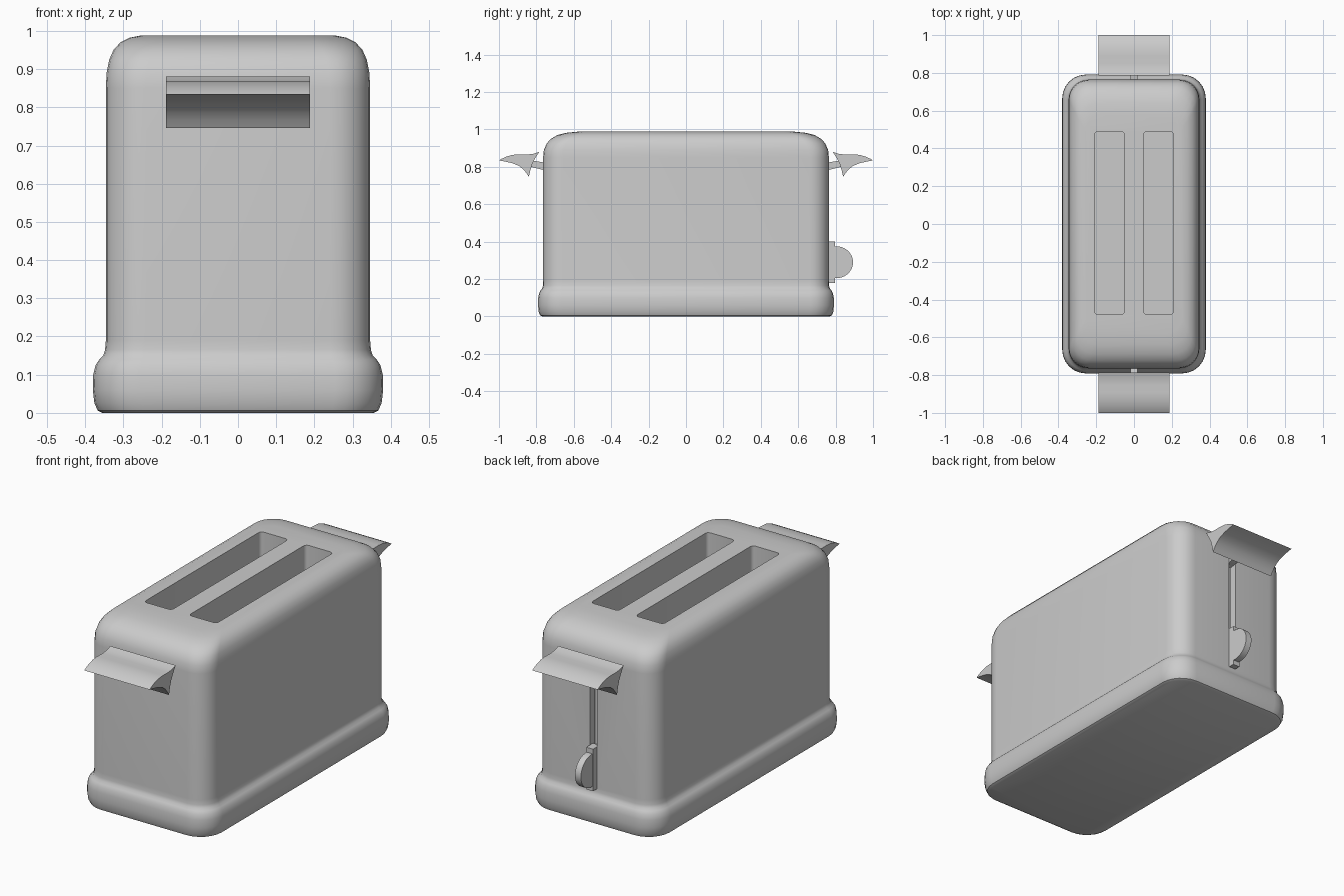
import bpy, bmesh
from math import cos, sin, pi, radians

if "Cube" in bpy.data.objects:
    bpy.data.objects.remove(bpy.data.objects["Cube"])


def make_object(name, bm):
    bmesh.ops.recalc_face_normals(bm, faces=bm.faces)
    mesh = bpy.data.meshes.new(name)
    bm.to_mesh(mesh)
    bm.free()
    obj = bpy.data.objects.new(name, mesh)
    bpy.context.collection.objects.link(obj)
    return obj


def activate(obj):
    bpy.ops.object.select_all(action='DESELECT')
    obj.select_set(True)
    bpy.context.view_layer.objects.active = obj


def smooth(obj, angle=35):
    activate(obj)
    bpy.ops.object.shade_smooth_by_angle(angle=radians(angle))


def rounded_loft(name, rings, x=0, y=0, segs=6):
    """Stack rounded rectangles (z, half x, half y, corner radius)."""
    bm = bmesh.new()
    loops = []
    for z, hx, hy, r in rings:
        loop = []
        for i, (sx, sy) in enumerate([(1, 1), (-1, 1), (-1, -1), (1, -1)]):
            for k in range(segs + 1):
                a = (i + k / segs) * pi / 2
                loop.append(bm.verts.new((x + sx * (hx - r) + r * cos(a),
                                          y + sy * (hy - r) + r * sin(a), z)))
        loops.append(loop)
    n = len(loops[0])
    for lo, hi in zip(loops, loops[1:]):
        for i in range(n):
            j = (i + 1) % n
            bm.faces.new((lo[i], lo[j], hi[j], hi[i]))
    bm.faces.new(loops[0])
    bm.faces.new(loops[-1])
    return make_object(name, bm)


def extrude_profile(name, profile, half_width, side=1):
    """Extrude a (y, z) outline across x; side=-1 mirrors it to the front."""
    bm = bmesh.new()
    ends = [[bm.verts.new((x, side * y, z)) for y, z in profile]
            for x in (-half_width, half_width)]
    n = len(profile)
    for i in range(n):
        j = (i + 1) % n
        bm.faces.new((ends[0][i], ends[0][j], ends[1][j], ends[1][i]))
    for end in ends:
        bm.faces.new(end)
    return make_object(name, bm)


def cut(obj, cutter):
    mod = obj.modifiers.new("cut", 'BOOLEAN')
    mod.operation = 'DIFFERENCE'
    mod.solver = 'EXACT'
    mod.object = cutter
    activate(obj)
    bpy.ops.object.modifier_apply(modifier=mod.name)
    bpy.data.objects.remove(cutter)


# Housing with flared base and domed top
body = rounded_loft("body", [
    (0.000, 0.355, 0.768, 0.11), (0.006, 0.367, 0.780, 0.12),
    (0.025, 0.376, 0.788, 0.125), (0.060, 0.380, 0.791, 0.125),
    (0.100, 0.379, 0.790, 0.125), (0.125, 0.373, 0.785, 0.12),
    (0.140, 0.363, 0.777, 0.115), (0.150, 0.353, 0.769, 0.11),
    (0.165, 0.348, 0.765, 0.105), (0.190, 0.346, 0.764, 0.105),
    (0.850, 0.346, 0.764, 0.105), (0.890, 0.344, 0.760, 0.105),
    (0.925, 0.337, 0.745, 0.105), (0.950, 0.326, 0.722, 0.105),
    (0.970, 0.308, 0.688, 0.105), (0.982, 0.284, 0.640, 0.10),
    (0.988, 0.255, 0.580, 0.09)])

# Bread slots and lever groove
for x in (-0.13, 0.13):
    cut(body, rounded_loft("slot_cutter", [
        (0.22, 0.08, 0.483, 0.018), (1.1, 0.08, 0.483, 0.018)], x=x, y=0.005, segs=3))
cut(body, rounded_loft("groove_cutter", [
    (0.18, 0.02, 0.05, 0.001), (0.83, 0.02, 0.05, 0.001)], y=0.775, segs=1))
smooth(body)

# Winged handles and their stems at both ends
handle_profile = [
    (0.785, 0.880), (0.815, 0.870), (0.850, 0.866), (0.890, 0.867),
    (0.930, 0.864), (0.965, 0.853), (0.988, 0.842), (1.000, 0.834),
    (0.970, 0.829), (0.930, 0.820), (0.895, 0.806), (0.870, 0.787),
    (0.852, 0.765), (0.840, 0.746), (0.833, 0.780), (0.822, 0.815),
    (0.805, 0.848)]
stem_profile = [(0.73, 0.78), (0.77, 0.785), (0.83, 0.80),
                (0.83, 0.835), (0.77, 0.825), (0.73, 0.82)]
for label, side in (("front", -1), ("back", 1)):
    smooth(extrude_profile(label + "_handle", handle_profile, 0.189, side))
    extrude_profile(label + "_stem", stem_profile, 0.018, side)

# Browning dial: half disc on a narrow plate
disc = [(0.805 + 0.088 * cos(a), 0.29 + 0.085 * sin(a))
        for a in (-pi / 2 + pi * i / 20 for i in range(21))]
smooth(extrude_profile("dial", [(0.76, 0.205)] + disc + [(0.76, 0.375)], 0.017))
extrude_profile("dial_plate", [(0.74, 0.18), (0.796, 0.18),
                               (0.796, 0.40), (0.74, 0.40)], 0.0195)
